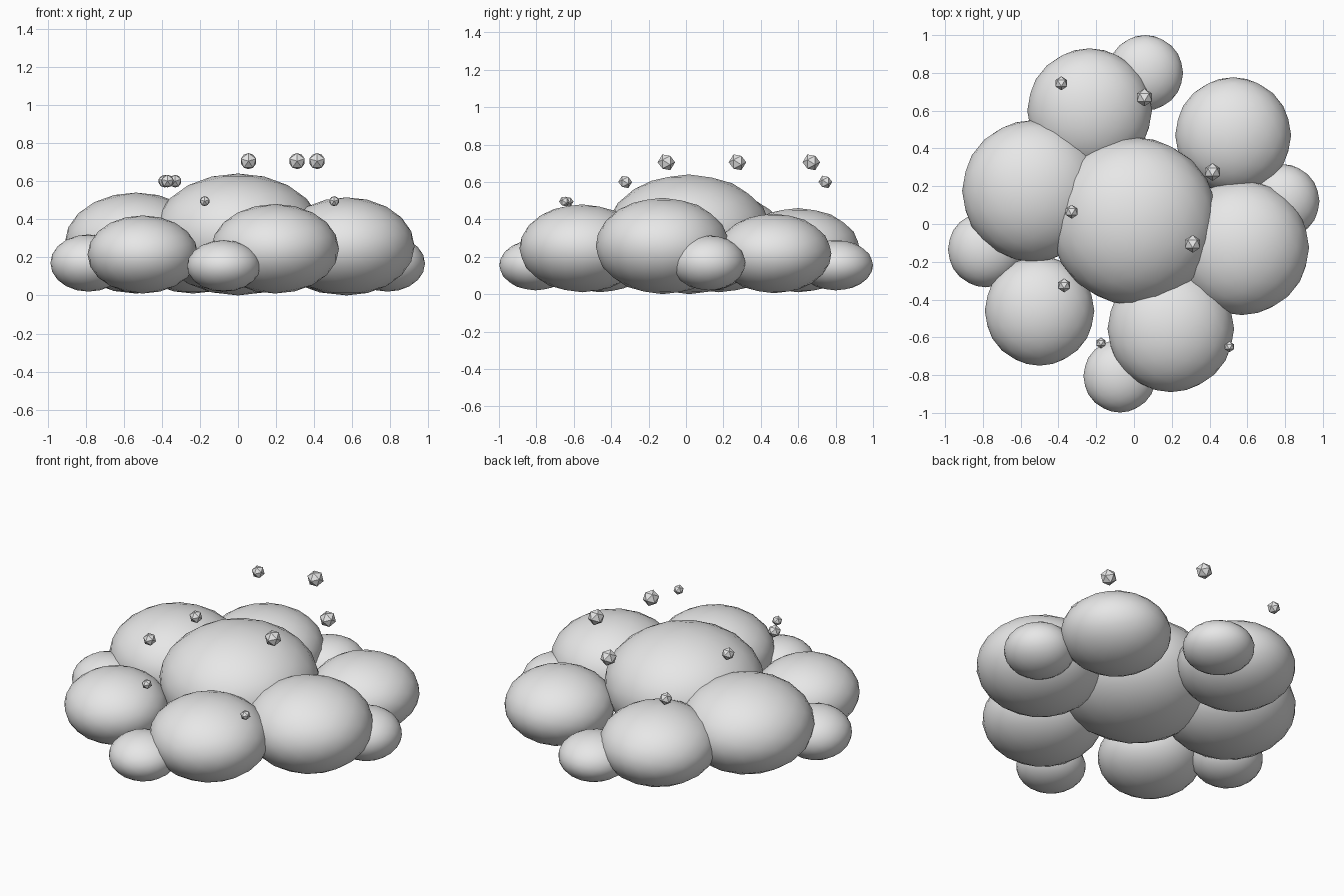
import bpy
from math import radians
from mathutils import Matrix

cube = bpy.data.objects.get("Cube")
if cube:
    bpy.data.objects.remove(cube, do_unlink=True)

grey = bpy.data.materials.new("soft_grey")
grey.use_nodes = True
grey.diffuse_color = (0.8, 0.8, 0.8, 1)
grey.node_tree.nodes["Principled BSDF"].inputs["Base Color"].default_value = (0.8, 0.8, 0.8, 1)

# Ball with its pole facing the front
TURN = Matrix.Rotation(radians(90), 4, "X") @ Matrix.Rotation(radians(90), 4, "Z")


def ball(name, centre, radius, height, detail, smooth):
    bpy.ops.mesh.primitive_ico_sphere_add(subdivisions=detail, radius=1, location=centre)
    obj = bpy.context.object
    obj.name = name
    obj.data.transform(Matrix.Diagonal((radius, radius, height, 1)) @ TURN)
    obj.data.materials.append(grey)
    for face in obj.data.polygons:
        face.use_smooth = smooth
    return obj


# Flattened cloud puffs: x, y, radius, bottom, top
puffs = {
    "centre_puff": (0, 0.015, 0.445, 0.0, 0.64),
    "right_puff": (-0.535, 0.175, 0.375, 0.01, 0.54),
    "front_right_puff": (-0.5, -0.46, 0.29, 0.01, 0.42),
    "front_puff": (0.195, -0.555, 0.335, 0.01, 0.48),
    "left_puff": (0.57, -0.125, 0.357, 0.0, 0.515),
    "back_left_puff": (0.525, 0.47, 0.307, 0.005, 0.43),
    "back_puff": (-0.235, 0.6, 0.33, 0.01, 0.46),
    "small_front_puff": (-0.075, -0.805, 0.193, 0.02, 0.29),
    "small_left_puff": (0.785, 0.12, 0.197, 0.02, 0.315),
    "small_back_puff": (0.06, 0.8, 0.2, 0.02, 0.29),
    "small_right_puff": (-0.785, -0.135, 0.2, 0.02, 0.32),
}
for name, (x, y, radius, low, high) in puffs.items():
    ball(name, (x, y, (low + high) / 2), radius, (high - low) / 2, 3, True)

# Faceted droplets floating above in three sizes
droplets = {
    (0.705, 0.047): [(0.055, 0.67), (0.415, 0.275), (0.31, -0.105)],
    (0.6, 0.037): [(-0.385, 0.745), (-0.33, 0.065), (-0.37, -0.325)],
    (0.495, 0.029): [(-0.175, -0.63), (0.505, -0.65)],
}
for (z, radius), spots in droplets.items():
    for x, y in spots:
        ball("droplet", (x, y, z), radius, radius, 1, False)
